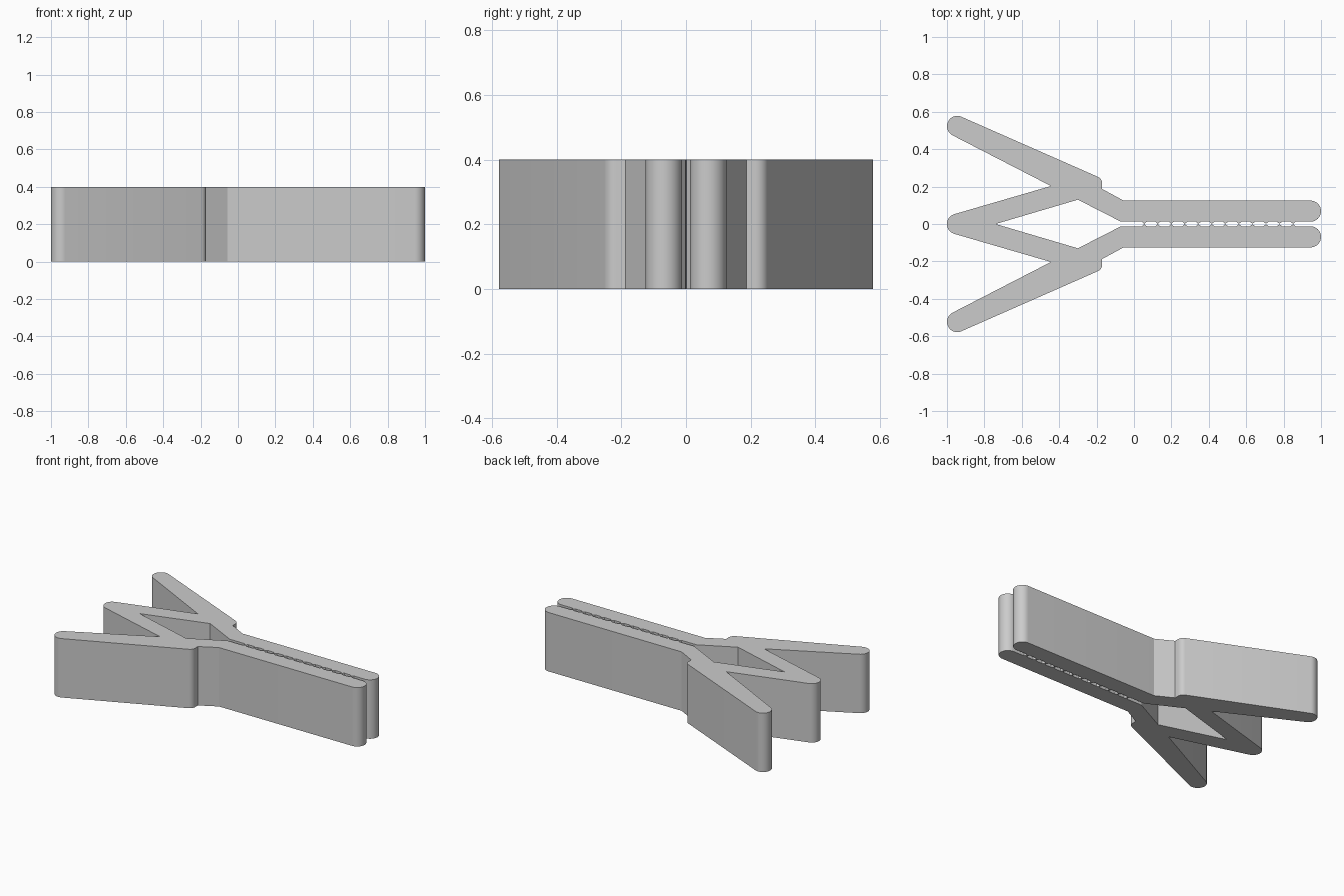
import bpy, bmesh
from math import sin, cos, radians

if "Cube" in bpy.data.objects:
    bpy.data.objects.remove(bpy.data.objects["Cube"])

HEIGHT = 0.4
GAP = 0.0125      # half the gap between the jaws


def arc(cx, cy, r, a0, a1, n):
    """Points on an arc from angle a0 to a1, in degrees."""
    return [(cx + r * cos(radians(a0 + (a1 - a0) * i / n)),
             cy + r * sin(radians(a0 + (a1 - a0) * i / n))) for i in range(n + 1)]


# Spring tip, then the notch between spring and handle
half = arc(-0.945, 0, 0.055, 180, 106.5, 10)
half.append((-0.444, 0.203))

# Rounded handle end and shoulder
half += arc(-0.945, 0.523, 0.055, 242.6, 66.4, 20)
half += arc(-0.21, 0.216, 0.04, 66.4, 0, 8)
half += [(-0.17, 0.187), (-0.055, 0.125)]

# Jaw with rounded nose
half += arc(0.9437, 0.0687, 0.0563, 90, -90, 20)

# Gripping teeth along the inner side of the jaw
for i in reversed(range(12)):
    x = 0.055 + i * 0.0723
    half += [(x + 0.014, GAP), (x, 0.0008), (x - 0.014, GAP)]

# Inner opening
half += [(-0.07, GAP), (-0.30, 0.13), (-0.74, 0)]

# Mirror the half outline and raise it into a solid
outline = half + [(x, -y) for x, y in reversed(half[1:-1])]
bm = bmesh.new()
base = bm.faces.new([bm.verts.new((x, y, 0)) for x, y in outline])
raised = bmesh.ops.extrude_face_region(bm, geom=[base], use_keep_orig=True)
bmesh.ops.translate(bm, vec=(0, 0, HEIGHT),
                    verts=[v for v in raised["geom"] if isinstance(v, bmesh.types.BMVert)])
bmesh.ops.recalc_face_normals(bm, faces=bm.faces[:])
mesh = bpy.data.meshes.new("clip_body")
bm.to_mesh(mesh)
bm.free()

clip = bpy.data.objects.new("clip_body", mesh)
bpy.context.collection.objects.link(clip)
grey = bpy.data.materials.new("light grey plastic")
grey.diffuse_color = (0.6, 0.6, 0.6, 1)
grey.use_nodes = True
grey.node_tree.nodes["Principled BSDF"].inputs["Base Color"].default_value = grey.diffuse_color
mesh.materials.append(grey)

# Smooth rounded ends, sharp rims
bpy.context.view_layer.objects.active = clip
clip.select_set(True)
bpy.ops.object.shade_smooth_by_angle(angle=radians(20))
